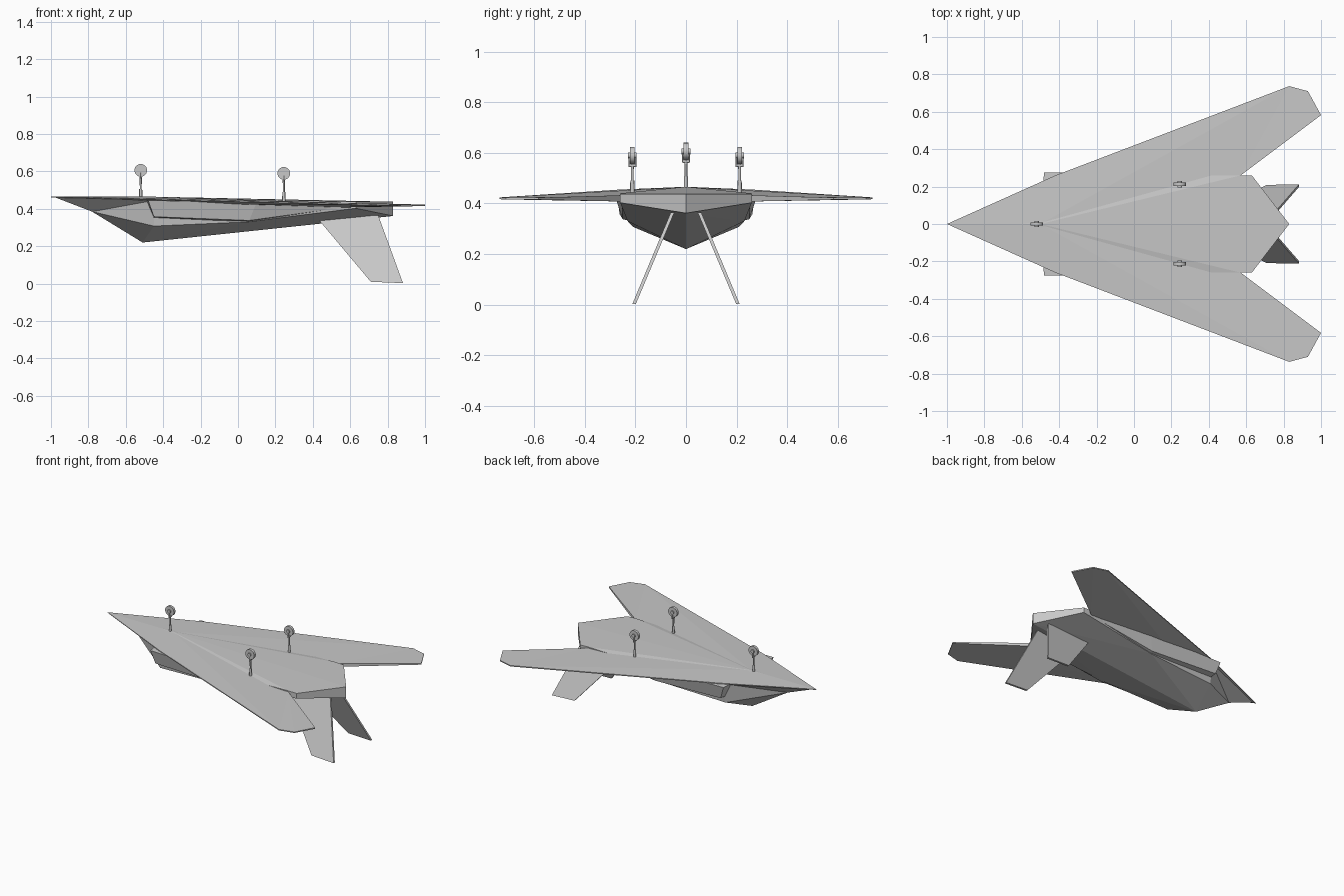
import bpy, bmesh, math
from mathutils import Vector

if "Cube" in bpy.data.objects:
    bpy.data.objects.remove(bpy.data.objects["Cube"])

grey = bpy.data.materials.new("airframe_grey")
grey.diffuse_color = (0.58, 0.58, 0.58, 1)
grey.use_nodes = True
grey.node_tree.nodes["Principled BSDF"].inputs["Base Color"].default_value = grey.diffuse_color


def finish(bm, name):
    bmesh.ops.remove_doubles(bm, verts=bm.verts, dist=1e-5)
    bmesh.ops.recalc_face_normals(bm, faces=bm.faces)
    me = bpy.data.meshes.new(name)
    bm.to_mesh(me)
    bm.free()
    me.materials.append(grey)
    ob = bpy.data.objects.new(name, me)
    bpy.context.collection.objects.link(ob)
    return ob


def solid(name, verts, faces, sides=(1, -1)):
    """Faceted solid, one copy per side of the centre line."""
    bm = bmesh.new()
    for s in sides:
        vs = [bm.verts.new((x, y * s, z)) for x, y, z in verts]
        for f in faces:
            bm.faces.new([vs[i] for i in f])
    return finish(bm, name)


# Faceted hull with ridge, shoulders and blunt V tail
solid("hull", [
    (-.98, 0, .462), (-.78, 0, .385), (-.51, 0, .22), (.83, 0, .362),
    (.83, 0, .438), (.63, .26, .438), (.63, .26, .403), (.57, .26, .44),
    (.57, .26, .41), (-.5, 0, .466), (-.45, .23, .445), (-.45, .21, .308),
    (.05, .23, .33), (.1, .26, .43)],
    [(0, 1, 10), (1, 2, 11), (1, 11, 10), (2, 12, 11), (2, 3, 12), (3, 6, 12),
     (6, 8, 12), (8, 13, 12), (11, 12, 10), (12, 13, 10), (3, 4, 5, 6),
     (5, 7, 8, 6), (9, 4, 5, 7), (7, 13, 8), (9, 7, 13), (9, 13, 10), (0, 10, 9)])

# Swept wings: thin plates from nose to tips
plan = [(-1, 0, .466, .462), (-.42, .26, .455, .449), (.83, .737, .424, .417),
        (.93, .71, .423, .416), (1, .582, .423, .415), (.57, .26, .432, .408),
        (-.5, 0, .465, .43)]
n = len(plan)
tris = [(0, 1, 6), (1, 2, 6), (6, 2, 5), (5, 2, 3), (5, 3, 4)]
wing_verts = [(x, y, t) for x, y, t, b in plan] + [(x, y, b) for x, y, t, b in plan]
wing_faces = tris + [tuple(i + n for i in t) for t in tris]
wing_faces += [(i, i + 1, i + 1 + n, i + n) for i in range(n - 1)]
for s, side in ((1, "left"), (-1, "right")):
    solid("wing_" + side, wing_verts, wing_faces, (s,))

# Air intake boxes along the hull shoulders, tapering to the tail
solid("intakes", [
    (-.49, .19, .448), (-.48, .275, .445), (-.45, .262, .358), (-.45, .2, .352),
    (.1, .19, .44), (.1, .283, .435), (.06, .25, .338), (.06, .21, .328),
    (.6, .255, .412)],
    [(0, 1, 2, 3), (0, 1, 5, 4), (1, 2, 6, 5), (2, 3, 7, 6), (3, 0, 4, 7),
     (4, 5, 8), (5, 6, 8), (6, 7, 8), (7, 4, 8)])

# Splayed tail fins
fin = [(.42, .355), (.75, .365), (.882, .003), (.71, .01)]
fin_verts = [(x, .055 + (.36 - z) * .42 + d, z) for d in (-.007, .007) for x, z in fin]
fin_faces = [(0, 1, 2, 3), (4, 5, 6, 7)] + [(i, (i + 1) % 4, (i + 1) % 4 + 4, i + 4) for i in range(4)]
for s, side in ((1, "left"), (-1, "right")):
    solid("tail_fin_" + side, fin_verts, fin_faces, (s,))


def rod(bm, a, b, r1, r2, seg):
    """Cylinder or cone from a to b."""
    a, b = Vector(a), Vector(b)
    d = b - a
    m = d.to_track_quat('Z', 'Y').to_matrix().to_4x4()
    m.translation = (a + b) / 2
    bmesh.ops.create_cone(bm, cap_ends=True, segments=seg, radius1=r1,
                          radius2=r2, depth=d.length, matrix=m)


# Landing gear: strut, fork, axle and wheel
for name, x, y, z in (("nose_gear", -.52, 0, .606),
                      ("main_gear_left", .245, .212, .59),
                      ("main_gear_right", .245, -.212, .59)):
    bm = bmesh.new()
    rod(bm, (x, y, .44), (x, y, z - .1), .009, .008, 8)
    rod(bm, (x, y, z - .1), (x, y, z - .035), .005, .006, 8)
    rod(bm, (x, y - .011, z - .04), (x, y + .011, z - .04), .006, .006, 8)
    for s in (-1, 1):
        rod(bm, (x, y + s * .012, z - .045), (x, y + s * .012, z + .004), .004, .004, 6)
    rod(bm, (x, y - .017, z), (x, y + .017, z), .012, .012, 10)
    strut = finish(bm, name + "_strut")
    bm = bmesh.new()
    rod(bm, (x, y - .009, z), (x, y + .009, z), .034, .034, 18)
    wheel = finish(bm, name + "_wheel")
    for ob in (strut, wheel):
        bpy.ops.object.select_all(action='DESELECT')
        ob.select_set(True)
        bpy.context.view_layer.objects.active = ob
        bpy.ops.object.shade_smooth_by_angle(angle=math.radians(50))
